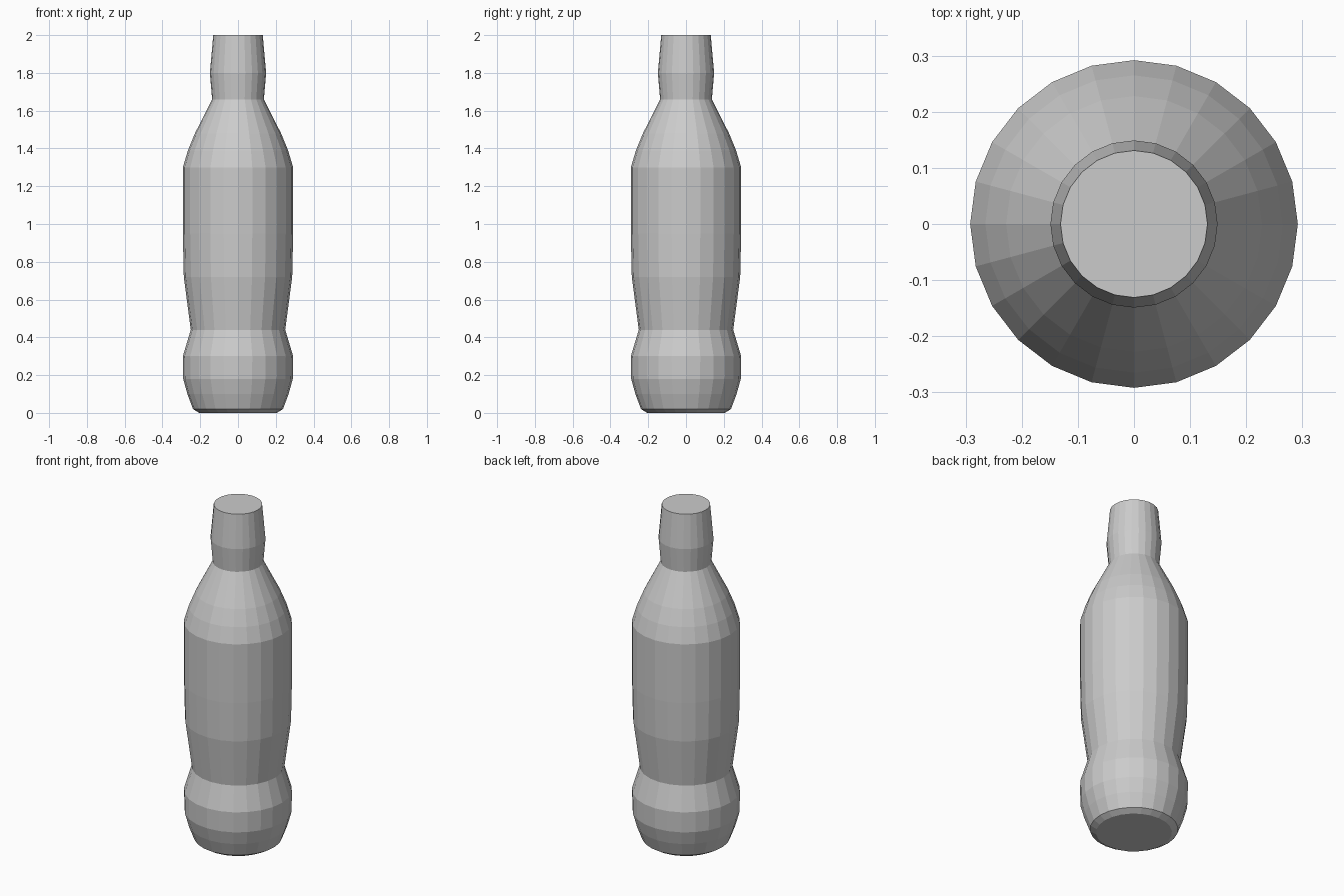
import bpy, bmesh
from math import cos, sin, tau

if "Cube" in bpy.data.objects:
    bpy.data.objects.remove(bpy.data.objects["Cube"])

SIDES = 24

# (radius, height) outline from base to mouth
PROFILE = [
    (0.205, 0.0), (0.238, 0.02),                                  # foot
    (0.268, 0.10), (0.29, 0.18), (0.292, 0.30), (0.25, 0.44),     # lower bulge
    (0.287, 0.72), (0.292, 0.95), (0.292, 1.30),                  # body
    (0.265, 1.39), (0.228, 1.48), (0.137, 1.66),                  # shoulder
    (0.149, 1.80), (0.131, 2.0),                                  # cap
]


def lathe(name, profile, sides):
    bm = bmesh.new()
    rings = [[bm.verts.new((r * cos(tau * i / sides), r * sin(tau * i / sides), z))
              for i in range(sides)] for r, z in profile]
    for low, high in zip(rings, rings[1:]):
        for i in range(sides):
            j = (i + 1) % sides
            bm.faces.new((low[i], low[j], high[j], high[i]))
    # flat base and flat top
    bm.faces.new(rings[0][::-1])
    bm.faces.new(rings[-1])
    mesh = bpy.data.meshes.new(name)
    bm.to_mesh(mesh)
    bm.free()
    obj = bpy.data.objects.new(name, mesh)
    bpy.context.collection.objects.link(obj)
    return obj


lathe("bottle", PROFILE, SIDES)
